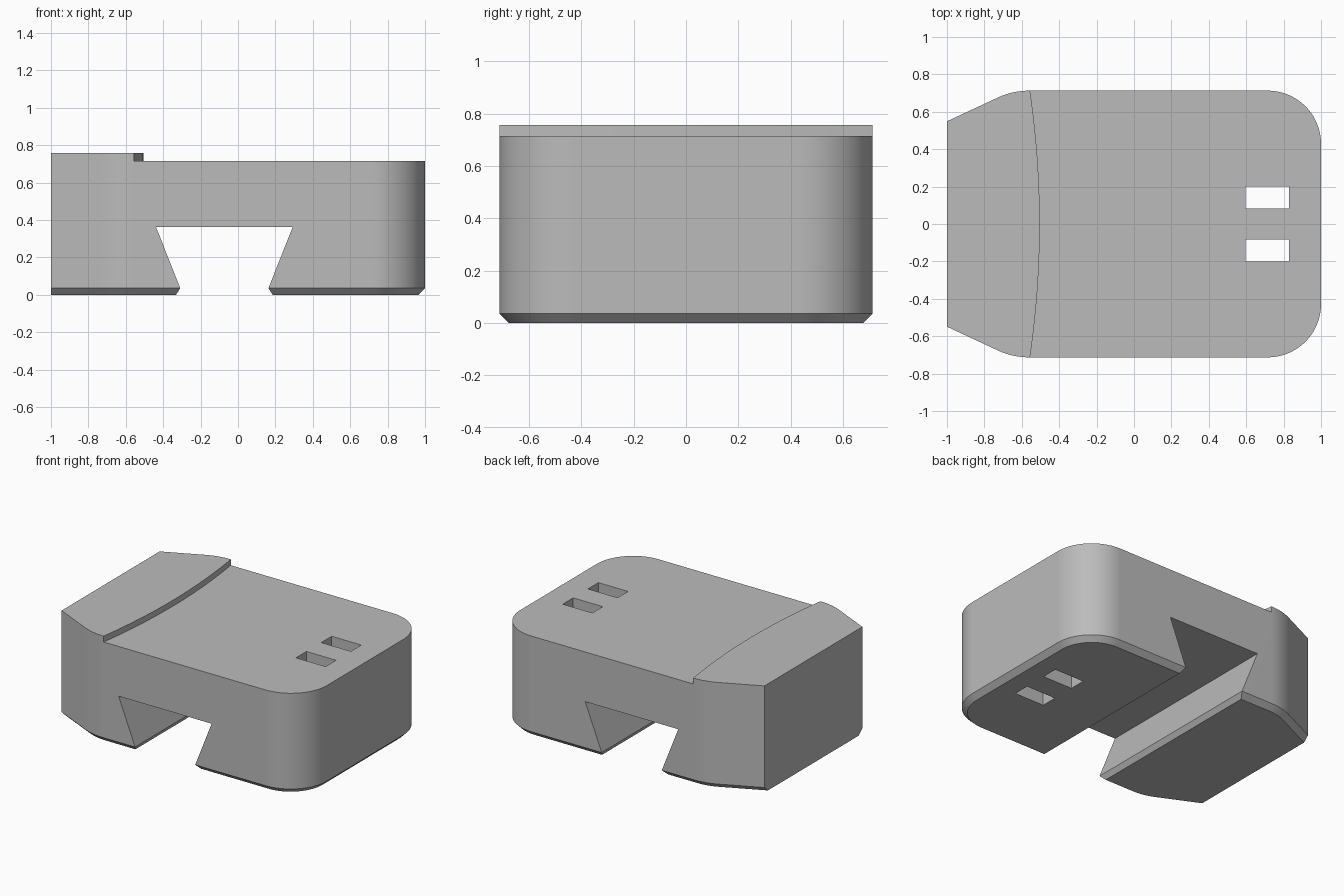
import bpy, bmesh
from math import sin, cos, tan, pi, radians, sqrt

if "Cube" in bpy.data.objects:
    bpy.data.objects.remove(bpy.data.objects["Cube"], do_unlink=True)

HALF_Y, DECK_Z, TOP_Z, BEVEL = 0.713, 0.715, 0.757, 0.036

grey = bpy.data.materials.new("light_grey")
grey.use_nodes = True
colour = (0.5, 0.5, 0.5, 1)
grey.diffuse_color = colour
grey.node_tree.nodes["Principled BSDF"].inputs["Base Color"].default_value = colour


def loft(name, rings):
    """Solid through equal-length rings of 3D points, capped at both ends."""
    bm = bmesh.new()
    loops = [[bm.verts.new(p) for p in ring] for ring in rings]
    n = len(loops[0])
    for a, b in zip(loops, loops[1:]):
        for i in range(n):
            j = (i + 1) % n
            bm.faces.new((a[i], a[j], b[j], b[i]))
    bm.faces.new(loops[0][::-1])
    bm.faces.new(loops[-1])
    bmesh.ops.recalc_face_normals(bm, faces=bm.faces)
    mesh = bpy.data.meshes.new(name)
    bm.to_mesh(mesh)
    bm.free()
    obj = bpy.data.objects.new(name, mesh)
    bpy.context.collection.objects.link(obj)
    mesh.materials.append(grey)
    return obj


def arc(cx, cy, r, start, end, steps):
    return [(cx + r * cos(start + (end - start) * i / steps),
             cy + r * sin(start + (end - start) * i / steps))
            for i in range(steps + 1)]


def outline(d, z):
    """Plan shape inset by d, except at the flat tapered end."""
    r, shoulder, taper = 0.285, 0.4, radians(25)
    half = arc(1 - r, HALF_Y - r, r - d, 0, pi / 2, 20)
    half += arc(-0.56, HALF_Y - shoulder, shoulder - d, pi / 2, pi / 2 + taper, 8)
    x, y = half[-1]
    half.append((-1, y - (x + 1) * tan(taper)))
    return [(x, y, z) for x, y in half + [(x, -y) for x, y in reversed(half)]]


# Main block with a bevelled underside
body = loft("block_body", [outline(BEVEL, 0), outline(0, BEVEL), outline(0, TOP_Z)])

# Curved step that lowers the deck
sag = 0.052
radius = (HALF_Y ** 2 + sag ** 2) / (2 * sag)
rows = [-0.8 + 1.6 * i / 32 for i in range(33)]
step = [(-0.504 - radius + sqrt(radius ** 2 - y * y), y) for y in rows]
step += [(1.2, 0.8), (1.2, -0.8)]
cutters = [loft("deck_cutter", [[(x, y, z) for x, y in step] for z in (DECK_Z, 1)])]

# Dovetail channel across the underside
middle = -0.073
side = [(0.32, -0.1), (0.258, 0), (0.236, BEVEL), (0.365, 0.362)]
channel = [(middle + w, z) for w, z in side]
channel += [(middle - w, z) for w, z in reversed(side)]
cutters.append(loft("channel_cutter", [[(x, y, z) for x, z in channel] for y in (-1, 1)]))

# Pair of rectangular through holes
for s in (-1, 1):
    hole = [(0.595, s * 0.083), (0.828, s * 0.083), (0.828, s * 0.2), (0.595, s * 0.2)]
    cutters.append(loft("hole_cutter", [[(x, y, z) for x, y in hole] for z in (-0.2, 1)]))

bpy.ops.object.select_all(action="DESELECT")
bpy.context.view_layer.objects.active = body
body.select_set(True)
for cutter in cutters:
    cutter.hide_render = True
    mod = body.modifiers.new(cutter.name, "BOOLEAN")
    mod.operation, mod.solver, mod.object = "DIFFERENCE", "EXACT", cutter
    bpy.ops.object.modifier_apply(modifier=mod.name)
    bpy.data.objects.remove(cutter, do_unlink=True)

# Smooth rounded corners, crisp edges
bpy.ops.object.shade_smooth_by_angle(angle=radians(20))
weighted = body.modifiers.new("weighted_normals", "WEIGHTED_NORMAL")
weighted.keep_sharp = True
